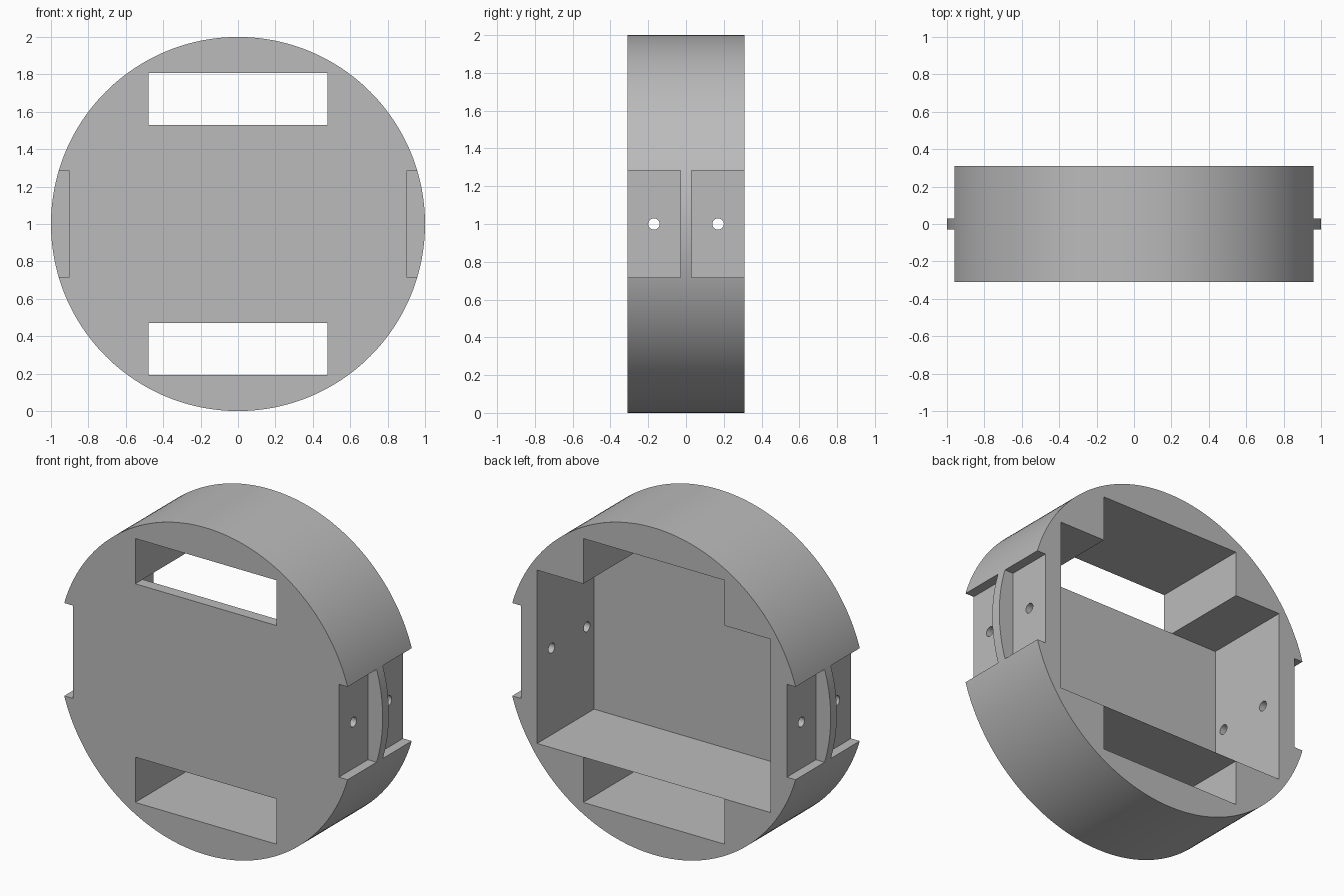
import bpy
import math

cube = bpy.data.objects.get("Cube")
if cube:
    bpy.data.objects.remove(cube, do_unlink=True)

RADIUS, HALF_DEPTH, MID = 1.0, 0.31, 1.0
FLOOR = 0.07                        # thickness of the front plate
CAVITY_X, CAVITY_Z = 0.79, 0.53     # half sizes of the rear cavity
SLOT_X, SLOT_TOP = 0.478, 0.807     # half width and outer edge of the slots
RECESS_X, RECESS_Z = 0.90, 0.284    # side recess floor and half height
RIB = 0.03                          # half thickness of the side rib

grey = bpy.data.materials.new("light grey plastic")
grey.use_nodes = True
colour = (0.5, 0.5, 0.5, 1)
grey.diffuse_color = colour
grey.node_tree.nodes["Principled BSDF"].inputs["Base Color"].default_value = colour


def box(name, low, high):
    """Box between two opposite corners, with z measured from the disc centre."""
    centre = [(a + b) / 2 for a, b in zip(low, high)]
    bpy.ops.mesh.primitive_cube_add(size=1, location=(centre[0], centre[1], centre[2] + MID))
    ob = bpy.context.object
    ob.name = name
    ob.scale = [b - a for a, b in zip(low, high)]
    bpy.ops.object.transform_apply(location=True, rotation=True, scale=True)
    return ob


def cylinder(name, radius, depth, sides, location, rotation):
    bpy.ops.mesh.primitive_cylinder_add(vertices=sides, radius=radius, depth=depth,
                                        location=location, rotation=rotation)
    ob = bpy.context.object
    ob.name = name
    bpy.ops.object.transform_apply(location=True, rotation=True, scale=True)
    return ob


# Round housing
housing = cylinder("round_housing", RADIUS, 2 * HALF_DEPTH, 192,
                   (0, 0, MID), (math.pi / 2, 0, 0))
housing.data.materials.clear()
housing.data.materials.append(grey)

cutters = []

# Upper and lower slots, right through
for name, low, high in (("upper", CAVITY_Z, SLOT_TOP), ("lower", -SLOT_TOP, -CAVITY_Z)):
    cutters.append(box(name + "_slot_cutter", (-SLOT_X, -1, low), (SLOT_X, 1, high)))

# Rear cavity, closed by the front plate
cutters.append(box("cavity_cutter", (-CAVITY_X, -HALF_DEPTH + FLOOR, -CAVITY_Z),
                   (CAVITY_X, 1, CAVITY_Z)))

# Side recesses either side of a central rib
for sx in (-1, 1):
    for sy in (-1, 1):
        xs = sorted((sx * RECESS_X, sx * 1.2))
        ys = sorted((sy * RIB, sy * 0.5))
        cutters.append(box("recess_cutter", (xs[0], ys[0], -RECESS_Z),
                           (xs[1], ys[1], RECESS_Z)))

# Screw holes through both side walls
for y in (-0.17, 0.17):
    cutters.append(cylinder("screw_hole_cutter", 0.03, 3, 32,
                            (0, y, MID), (0, math.pi / 2, 0)))

# Cut everything out of the housing
bpy.ops.object.select_all(action="DESELECT")
housing.select_set(True)
bpy.context.view_layer.objects.active = housing
for cutter in cutters:
    cutter.hide_render = True
    mod = housing.modifiers.new("cut", "BOOLEAN")
    mod.operation = "DIFFERENCE"
    mod.solver = "EXACT"
    mod.object = cutter
    bpy.ops.object.modifier_apply(modifier=mod.name)
for cutter in cutters:
    bpy.data.objects.remove(cutter, do_unlink=True)

bpy.ops.object.shade_smooth_by_angle(angle=math.radians(30))
